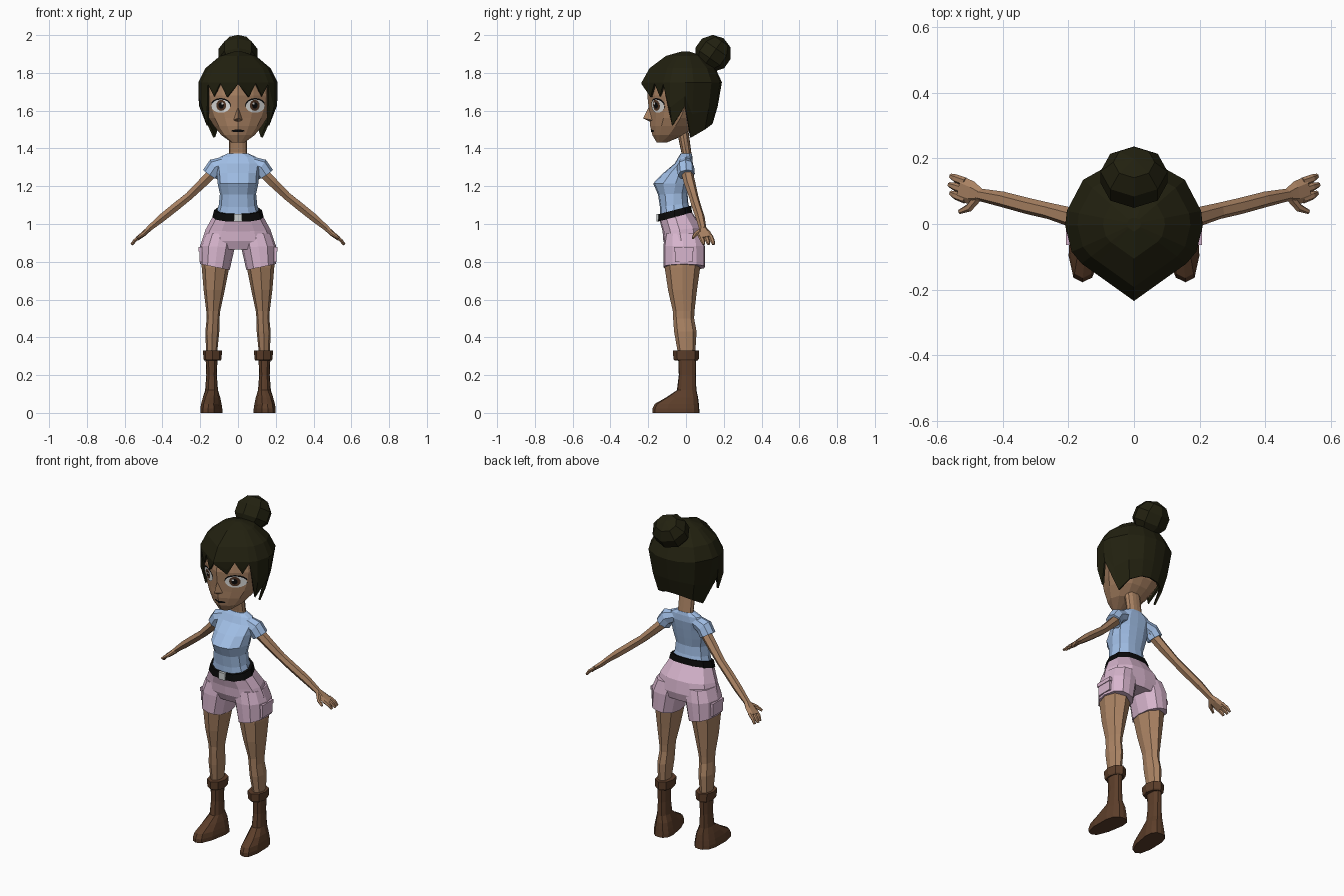
import bpy, bmesh, math
from mathutils import Vector
from mathutils.bvhtree import BVHTree

if "Cube" in bpy.data.objects:
    bpy.data.objects.remove(bpy.data.objects["Cube"])


def mat(name, rgb):
    m = bpy.data.materials.new(name)
    m.diffuse_color = (*rgb, 1)
    m.use_nodes = True
    m.node_tree.nodes["Principled BSDF"].inputs["Base Color"].default_value = m.diffuse_color
    return m


SKIN = mat("skin", (.41, .23, .127))
HAIR = mat("dark_hair", (.016, .015, .005))
SHIRT = mat("light_blue", (.35, .51, .78))
PINK = mat("pink", (.68, .46, .61))
BOOT = mat("boot_brown", (.107, .048, .023))
BLACK = mat("black", (.003, .003, .003))
METAL = mat("buckle_grey", (.6, .62, .62))
WHITE = mat("eye_white", (.85, .85, .83))
IRIS = mat("iris_brown", (.09, .04, .02))

# half cross-sections: (x fraction, y fraction), front to back
BODY = [(0, -1), (.5, -.92), (.87, -.55), (1, 0), (.85, .6), (.45, .95), (0, 1)]
FACE = [(0, -1), (.45, -.8), (.8, -.55), (1, 0), (.82, .65), (.4, .95), (0, 1)]
LIMB = [(0, -1), (.75, -.7), (1, 0), (.75, .7), (0, 1)]


def make(name, verts, faces, material, mirror=False, fix=True):
    me = bpy.data.meshes.new(name)
    me.from_pydata([tuple(v) for v in verts], [], faces)
    if fix:
        bm = bmesh.new()
        bm.from_mesh(me)
        bmesh.ops.recalc_face_normals(bm, faces=bm.faces)
        bm.to_mesh(me)
        bm.free()
    me.materials.append(material)
    ob = bpy.data.objects.new(name, me)
    bpy.context.collection.objects.link(ob)
    if mirror:
        ob.modifiers.new("Mirror", 'MIRROR').use_mirror_merge = False
    return ob


def ring(z, w, yf, ys, yb, cx=0, tilt=0, xtilt=0, tpl=BODY):
    """Horizontal loop: half width w, front / side / back depth."""
    pts = tpl + [(-x, y) for x, y in tpl[-2:0:-1]]
    out = []
    for fx, fy in pts:
        y = ys + (fy * (ys - yf) if fy < 0 else fy * (yb - ys))
        out.append((cx + fx * w, y, z + tilt * (y - ys) + xtilt * fx * w))
    return out


def loft(name, rings, material, mirror=False, caps=(True, True)):
    n = len(rings[0])
    verts = [v for r in rings for v in r]
    faces = [(k * n + i, k * n + (i + 1) % n, (k + 1) * n + (i + 1) % n, (k + 1) * n + i)
             for k in range(len(rings) - 1) for i in range(n)]
    if caps[0]:
        faces.append(tuple(range(n))[::-1])
    if caps[1]:
        faces.append(tuple(range(len(verts) - n, len(verts))))
    return make(name, verts, faces, material, mirror), verts, faces


def tube(name, path, material, n=6):
    """Mirrored limb along (x, y, z, depth radius, thickness radius)."""
    pts = [Vector(p[:3]) for p in path]
    rings = []
    for i, p in enumerate(path):
        d = (pts[min(i + 1, len(pts) - 1)] - pts[max(i - 1, 0)]).normalized()
        side = (Vector((0, 1, 0)) - d * d.y).normalized()
        up = d.cross(side)
        angs = [2 * math.pi * k / n for k in range(n)]
        rings.append([pts[i] + side * math.cos(a) * p[3] + up * math.sin(a) * p[4] for a in angs])
    loft(name, rings, material, True)


def box(name, c, s, material, mirror=False):
    rings = [[(c[0] + i * s[0] / 2, c[1] + j * s[1] / 2, c[2] + k * s[2] / 2)
              for i, j in ((-1, -1), (1, -1), (1, 1), (-1, 1))] for k in (-1, 1)]
    loft(name, rings, material, mirror)


# head and neck
_, hv, hf = loft("head", [ring(*r, tpl=FACE) for r in (
    (1.432, .035, -.155, -.13, -.10), (1.47, .088, -.178, -.09, -.01),
    (1.52, .128, -.19, -.055, .05), (1.56, .153, -.192, -.03, .08),
    (1.62, .176, -.198, -.005, .10), (1.68, .185, -.205, 0, .12),
    (1.78, .17, -.19, 0, .12))], SKIN)
face_tree = BVHTree.FromPolygons([Vector(v) for v in hv], hf)
make("nose", [(0, -.197, 1.62), (-.024, -.18, 1.55), (.024, -.18, 1.55), (0, -.227, 1.56), (0, -.185, 1.538)],
     [(0, 1, 3), (0, 3, 2), (1, 4, 3), (4, 2, 3), (0, 2, 4, 1)], SKIN)
loft("neck", [ring(1.33, .052, -.025, .003, .035), ring(1.38, .048, -.025, .0, .028),
              ring(1.5, .048, -.05, -.02, .012)], SKIN)


# thin painted patches laid on the face
def patch(name, cx, cz, rx, rz, off, material, mirror=True, n=16, steps=4):
    pts = [(cx, cz)] + [(cx + rx * k / steps * math.cos(2 * math.pi * i / n),
                         cz + rz * k / steps * math.sin(2 * math.pi * i / n))
                        for k in range(1, steps + 1) for i in range(n)]
    verts = []
    for x, z in pts:
        hit = face_tree.ray_cast(Vector((x, -1, z)), Vector((0, 1, 0)))[0]
        verts.append((x, (hit.y if hit else -.1) - off, z))
    faces = [(0, 1 + i, 1 + (i + 1) % n) for i in range(n)]
    for k in range(steps - 1):
        a, b = 1 + k * n, 1 + (k + 1) * n
        faces += [(a + i, b + i, b + (i + 1) % n, a + (i + 1) % n) for i in range(n)]
    make(name, verts, faces, material, mirror, fix=False)


patch("eyelash", .091, 1.63, .053, .037, .002, BLACK)
patch("eye_white", .091, 1.624, .05, .035, .004, WHITE)
patch("iris", .089, 1.628, .026, .029, .006, IRIS)
patch("pupil", .089, 1.628, .014, .017, .0075, BLACK, steps=2)
patch("eye_glint", .083, 1.638, .006, .006, .009, WHITE, n=8, steps=1)
patch("mouth", 0, 1.493, .036, .007, .002, BLACK, False)

# hair shell: columns (x, y, bottom z, bottom scale) from fringe to nape
cols = [(0, -.235, 1.74, 1), (.06, -.192, 1.672, .98), (.095, -.167, 1.745, 1),
        (.13, -.142, 1.675, .98), (.16, -.121, 1.74, 1), (.19, -.085, 1.52, .87),
        (.21, -.005, 1.625, .98), (.205, .04, 1.457, .64), (.155, .135, 1.5, .74),
        (.075, .18, 1.525, .74), (0, .19, 1.53, .74)]
cols += [(-x, y, z, s) for x, y, z, s in cols[-2:0:-1]]
WIDE = 1.75
rows = [[(x * s, y * s, z) for x, y, _, _ in cols] for z, s in
        ((1.913, .1), (1.89, .45), (1.825, .82), (WIDE, 1))]
rows.append([(x * (.55 + .45 * s) if s < .8 else x, y * (.55 + .45 * s) if s < .8 else y,
              z + .42 * (WIDE - z)) for x, y, z, s in cols])
rows.append([(x * s, y * s, z) for x, y, z, s in cols])
hair, _, _ = loft("hair", rows, HAIR, caps=(True, False))
sol = hair.modifiers.new("Thickness", 'SOLIDIFY')
sol.thickness, sol.offset = .012, -1

# bun
bpy.ops.mesh.primitive_uv_sphere_add(segments=8, ring_count=5, radius=.098,
                                     location=(0, .143, 1.903), rotation=(math.radians(-35), 0, 0))
bun = bpy.context.object
bun.name = "hair_bun"
bun.scale = (1.1, 1, 1)
bun.data.materials.append(HAIR)

# shirt and sleeves
loft("shirt", [ring(*r[:5], tilt=r[5]) for r in (
    (1.05, .118, -.138, -.06, .022, .26), (1.10, .102, -.138, -.065, .012, .15),
    (1.16, .096, -.148, -.065, .008, .05), (1.215, .108, -.174, -.055, .018, 0),
    (1.27, .112, -.12, -.035, .028, 0), (1.32, .12, -.06, -.012, .036, 0),
    (1.355, .095, -.04, 0, .034, 0), (1.373, .055, -.028, .002, .03, 0))], SHIRT)
tube("sleeve", [(.06, -.005, 1.325, .035, .035), (.12, -.003, 1.302, .046, .047),
                (.147, .002, 1.262, .045, .045)], SHIRT, 8)

# arms, palms, fingers, thumbs
tube("arm", [(.11, 0, 1.295, .032, .032), (.19, .02, 1.215, .03, .028), (.26, .04, 1.147, .025, .024),
             (.325, .055, 1.095, .025, .025), (.40, .075, 1.035, .024, .024),
             (.475, .09, .972, .019, .016)], SKIN)
tube("palm", [(.465, .088, .98, .019, .016), (.495, .095, .952, .036, .016),
              (.53, .108, .925, .038, .013)], SKIN)
for i, o in enumerate((-.026, 0, .026)):
    tube("finger_%d" % (i + 1), [(.515, .102 + o, .937, .014, .011), (.545, .113 + o, .914, .013, .01),
                                 (.564 - abs(o) * .2, .12 + o, .892, .008, .007)], SKIN)
tube("thumb", [(.478, .08, .967, .015, .012), (.503, .05, .945, .013, .011),
               (.533, .037, .925, .007, .007)], SKIN)

# belt and buckle
loft("belt", [ring(1.036, .136, -.15, -.06, .032, tilt=.26),
              ring(1.074, .126, -.147, -.06, .028, tilt=.26)], BLACK)
box("buckle", (0, -.148, 1.033), (.042, .014, .042), METAL)

# shorts with side pockets
loft("shorts_hips", [ring(*r[:5], tilt=r[5]) for r in (
    (1.05, .128, -.142, -.06, .025, .26), (.97, .172, -.124, -.035, .085, .1),
    (.91, .192, -.12, -.025, .096, 0), (.865, .13, -.10, -.015, .085, 0))], PINK)
loft("shorts_leg", [ring(*r[:5], cx=r[5], xtilt=r[6]) for r in (
    (.95, .085, -.11, -.02, .085, .092, 0), (.88, .092, -.12, -.015, .10, .109, .05),
    (.772, .078, -.12, -.01, .10, .122, .2))], PINK, True)
box("pocket", (.197, -.012, .83), (.014, .095, .06), PINK, True)
box("pocket_flap", (.199, -.012, .866), (.018, .105, .022), PINK, True)

# legs
loft("leg", [ring(z, w, yf, (yf + yb) / 2, yb, cx=cx, tpl=LIMB) for z, cx, w, yf, yb in (
    (.86, .115, .08, -.11, .085), (.77, .119, .073, -.113, .075), (.65, .126, .056, -.095, .058),
    (.54, .131, .037, -.07, .045), (.50, .132, .034, -.068, .043), (.43, .136, .037, -.063, .056),
    (.30, .14, .028, -.04, .048))], SKIN, True)

# boots with toes turned outward
rings = [ring(z, w, yf, 0, yb, cx=.14, tpl=BODY) for z, w, yf, yb in (
    (.30, .032, -.042, .055), (.2, .028, -.038, .052), (.12, .034, -.048, .055), (.082, .046, -.105, .064),
    (.048, .053, -.165, .068), (.022, .057, -.178, .07), (0, .057, -.178, .072))]
rings = [[(x - .1 * y if z < .1 else x, y, z) for x, y, z in r] for r in rings]
loft("boot", rings, BOOT, True)
loft("boot_cuff", [ring(z, w, yf, 0, yb, cx=.135, tpl=LIMB) for z, w, yf, yb in (
    (.278, .044, -.06, .062), (.285, .048, -.066, .068), (.33, .05, -.07, .07))], BOOT, True)
